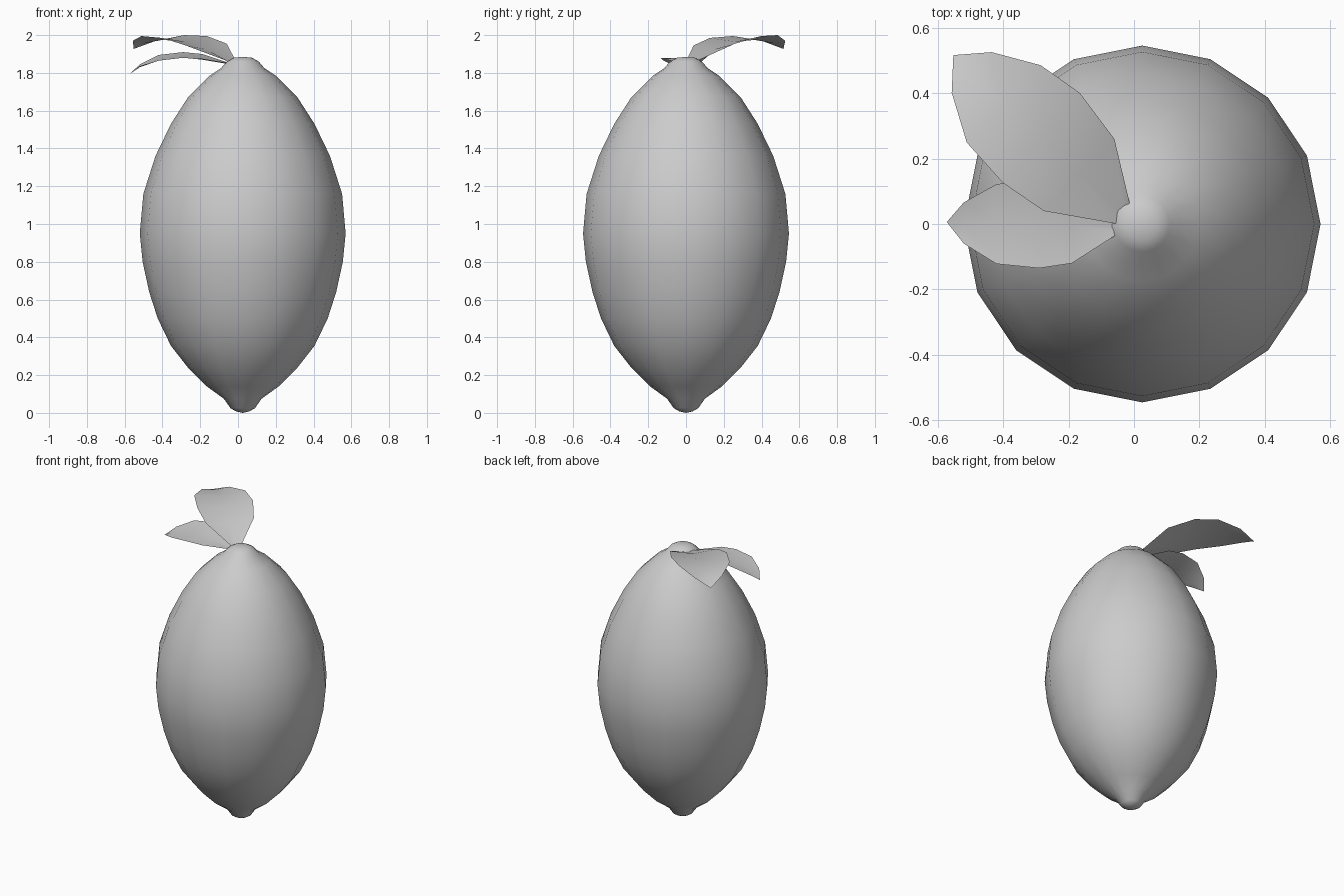
import bpy, bmesh, math

if "Cube" in bpy.data.objects:
    bpy.data.objects.remove(bpy.data.objects["Cube"])


def finish(bm, name, angle):
    bmesh.ops.recalc_face_normals(bm, faces=bm.faces)
    me = bpy.data.meshes.new(name)
    bm.to_mesh(me)
    bm.free()
    ob = bpy.data.objects.new(name, me)
    bpy.context.collection.objects.link(ob)
    bpy.ops.object.select_all(action='DESELECT')
    ob.select_set(True)
    bpy.context.view_layer.objects.active = ob
    bpy.ops.object.shade_smooth_by_angle(angle=math.radians(angle))
    return ob


def lathe(name, profile, cx, sides, z_low, z_high):
    bm = bmesh.new()
    rings = []
    for r, z in profile:
        rings.append([bm.verts.new((cx + r * math.cos(2 * math.pi * i / sides),
                                    r * math.sin(2 * math.pi * i / sides), z))
                      for i in range(sides)])
    for a, b in zip(rings, rings[1:]):
        for i in range(sides):
            j = (i + 1) % sides
            bm.faces.new((a[i], a[j], b[j], b[i]))
    for ring, z in ((rings[0], z_low), (rings[-1], z_high)):
        pole = bm.verts.new((cx, 0, z))
        for i in range(sides):
            bm.faces.new((ring[i], ring[(i + 1) % sides], pole))
    return finish(bm, name, 80)


def leaf(name, rows, tip):
    # each row: midrib x, y, half-width vector x, y, then z of left edge, midrib, right edge
    bm = bmesh.new()
    grid = []
    for x, y, wx, wy, zl, zm, zr in rows:
        grid.append([bm.verts.new((x - wx, y - wy, zl)),
                     bm.verts.new((x, y, zm)),
                     bm.verts.new((x + wx, y + wy, zr))])
    for a, b in zip(grid, grid[1:]):
        for i in range(2):
            bm.faces.new((a[i], a[i + 1], b[i + 1], b[i]))
    t = bm.verts.new(tip)
    for i in range(2):
        bm.faces.new((grid[-1][i], grid[-1][i + 1], t))
    return finish(bm, name, 60)


# Fruit body with pointed nub below and stem bump above
lathe("fruit_body", [
    (0.035, 0.008), (0.065, 0.025), (0.10, 0.075), (0.19, 0.14), (0.29, 0.24),
    (0.38, 0.355), (0.45, 0.50), (0.495, 0.64), (0.53, 0.80), (0.545, 0.95),
    (0.526, 1.16), (0.462, 1.36), (0.38, 1.53), (0.29, 1.67), (0.175, 1.785),
    (0.115, 1.825), (0.085, 1.86), (0.05, 1.88)], 0.025, 16, 0.0, 1.885)

# Large rear leaf, arching diagonally
leaf("large_leaf", [
    (-0.03, 0.025, 0.02, 0.025, 1.86, 1.85, 1.86),
    (-0.168, 0.15, 0.108, 0.11, 1.945, 1.925, 1.955),
    (-0.283, 0.263, 0.118, 0.137, 1.985, 1.965, 1.995),
    (-0.398, 0.367, 0.113, 0.118, 1.995, 1.975, 2.0),
    (-0.496, 0.463, 0.061, 0.062, 1.97, 1.957, 1.97)],
    (-0.552, 0.516, 1.927))

# Small leaf, pointing to the left
leaf("small_leaf", [
    (-0.04, -0.012, 0.0, 0.012, 1.85, 1.845, 1.85),
    (-0.19, 0.0, 0.0, 0.12, 1.875, 1.87, 1.90),
    (-0.29, 0.0, 0.0, 0.135, 1.88, 1.88, 1.91),
    (-0.42, 0.0, 0.0, 0.122, 1.867, 1.865, 1.895),
    (-0.52, 0.003, 0.0, 0.063, 1.836, 1.83, 1.845)],
    (-0.572, 0.006, 1.795))
